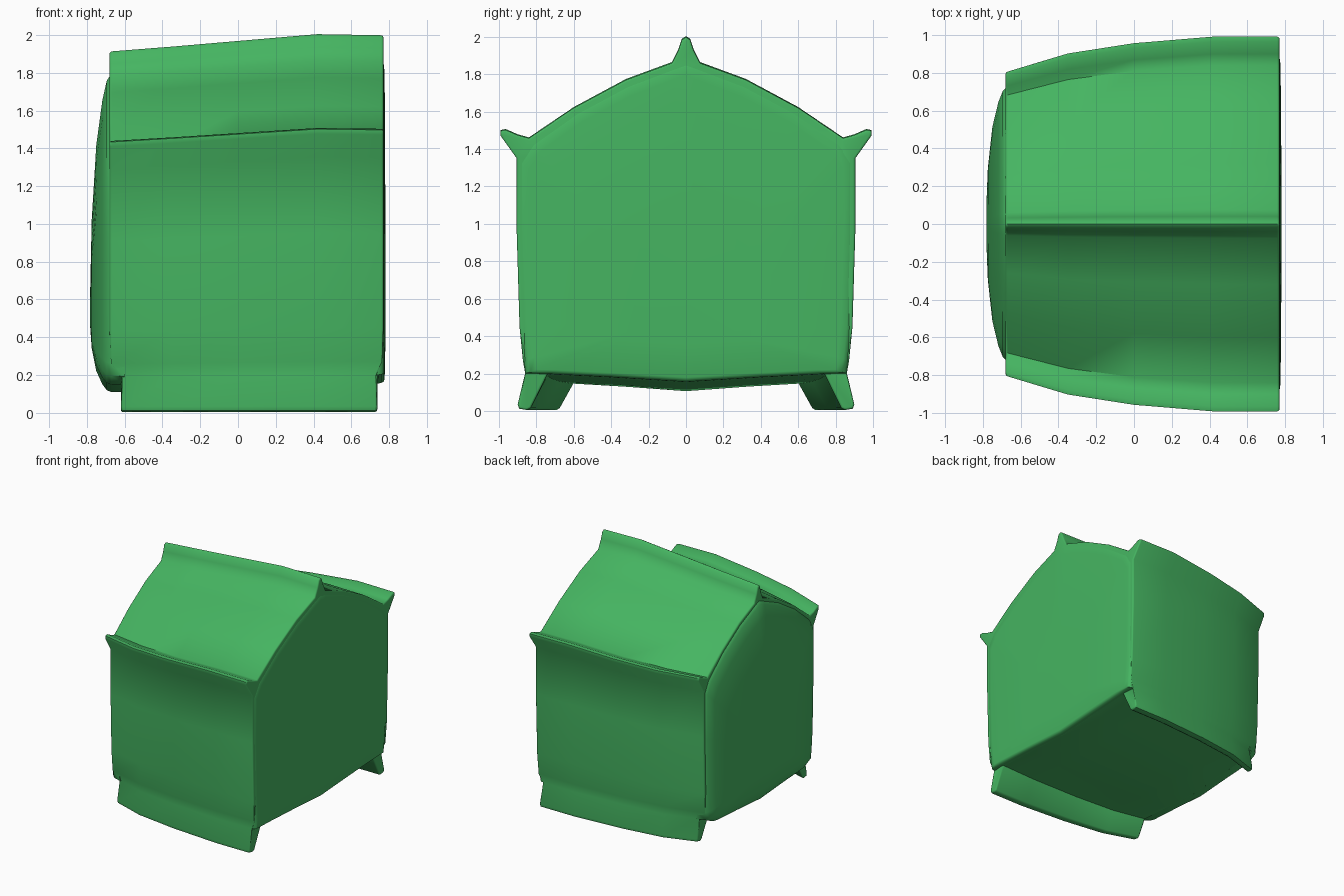
import bpy, bmesh

if "Cube" in bpy.data.objects:
    bpy.data.objects.remove(bpy.data.objects["Cube"])

green = bpy.data.materials.new("leaf green")
green.diffuse_color = (0.06, 0.46, 0.12, 1)
green.use_nodes = True
green.node_tree.nodes["Principled BSDF"].inputs["Base Color"].default_value = green.diffuse_color

# x, width factor, height factor along the length
STATIONS = [(-0.68, 0.81, 0.957), (-0.35, 0.91, 0.97), (0.0, 0.965, 0.985),
            (0.42, 1.0, 1.003), (0.77, 1.0, 1.0)]

# half cross-sections in y, z (from ridge down to underside)
ROOF = [(0.32, 1.77), (0.6, 1.62)]
WALL = [(0.905, 1.35), (0.905, 0.95), (0.89, 0.45), (0.872, 0.27), (0.86, 0.2)]
UNDER = [(0.74, 0.152), (0.4, 0.135), (0, 0.11)]
CORE = [(0, 1.89), (0.07, 1.865)] + ROOF + [(0.84, 1.45)] + WALL + UNDER
FULL = ([(0, 1.998), (0.022, 1.985), (0.04, 1.93), (0.075, 1.86)] + ROOF +
        [(0.84, 1.458), (0.90, 1.475), (0.965, 1.503), (0.992, 1.497), (0.992, 1.472)] +
        WALL + [(0.9, 0.035), (0.892, 0.012), (0.85, 0.005), (0.83, 0.015)] + UNDER)


def factors(x):
    x = min(max(x, STATIONS[0][0]), STATIONS[-1][0])
    for a, b in zip(STATIONS, STATIONS[1:]):
        if x <= b[0]:
            t = (x - a[0]) / (b[0] - a[0])
            return a[1] + t * (b[1] - a[1]), a[2] + t * (b[2] - a[2])
    return STATIONS[-1][1:]


def ring(half, x, scale=1.0, clamp=False):
    """Mirrored section at x, tapered, scaled towards a low centre."""
    fy, fz = factors(x)
    pts = []
    for y, z in half + [(-y, z) for y, z in half[-2:0:-1]]:
        px = x
        if clamp and z < 0.22:
            px = min(max(x, -0.62), 0.737)
        zz = z * fz
        if 0.1 < z < 0.18:      # underside rises towards the right end
            zz += 0.045 * (x + 0.68) / 1.45
        pts.append((px, y * fy * scale, 0.5 + (zz - 0.5) * scale))
    return pts


def loft(name, rings, bevel=0.0):
    bm = bmesh.new()
    vs = [[bm.verts.new(p) for p in r] for r in rings]
    n = len(vs[0])
    for a, b in zip(vs, vs[1:]):
        for i in range(n):
            j = (i + 1) % n
            bm.faces.new((a[i], a[j], b[j], b[i]))
    bm.faces.new(vs[0])
    bm.faces.new(vs[-1])
    bmesh.ops.recalc_face_normals(bm, faces=bm.faces)
    if bevel:
        edges = [e for e in bm.edges if any(len(f.verts) > 4 for f in e.link_faces)]
        bmesh.ops.bevel(bm, geom=edges, offset=bevel, segments=3, profile=0.5,
                        affect='EDGES', clamp_overlap=True)
    me = bpy.data.meshes.new(name)
    bm.to_mesh(me)
    bm.free()
    me.materials.append(green)
    ob = bpy.data.objects.new(name, me)
    bpy.context.collection.objects.link(ob)
    bpy.ops.object.select_all(action='DESELECT')
    bpy.context.view_layer.objects.active = ob
    ob.select_set(True)
    bpy.ops.object.shade_smooth_by_angle(angle=0.9)
    return ob


# finned shell: ridge, eaves and feet in one section
loft("finned_shell", [ring(FULL, s[0], clamp=True) for s in STATIONS], bevel=0.012)

# domed panel on the left end
loft("domed_end", [ring(CORE, x, s) for x, s in
                   [(-0.60, 0.995), (-0.67, 0.99), (-0.695, 0.96), (-0.718, 0.88),
                    (-0.75, 0.7), (-0.774, 0.4), (-0.782, 0.12)]])

# nearly flat panel on the right end
loft("flat_end", [ring(CORE, x, s) for x, s in
                  [(0.70, 0.997), (0.745, 0.995), (0.762, 0.985), (0.772, 0.965),
                   (0.776, 0.93), (0.78, 0.4)]])
